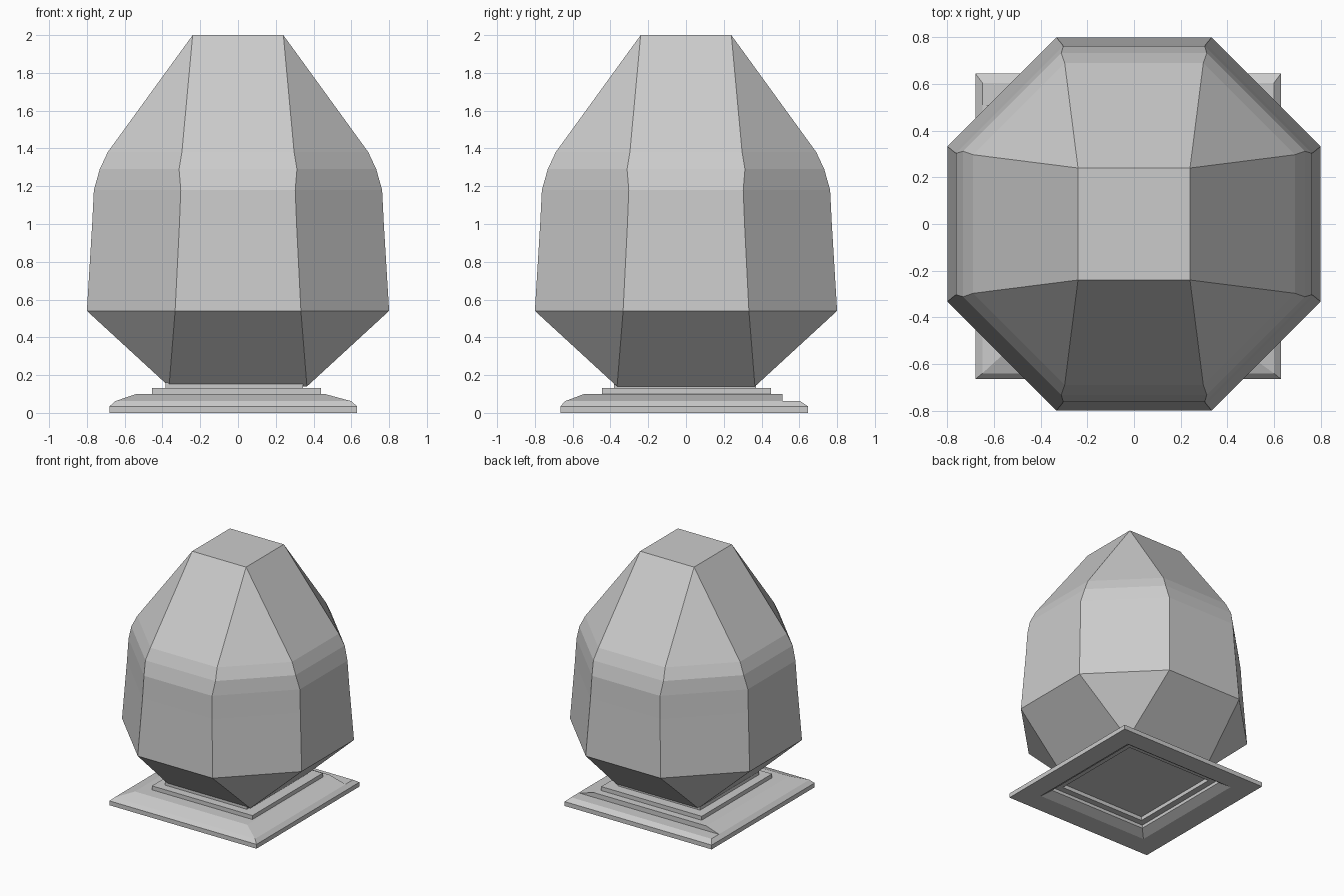
import bpy, bmesh

if "Cube" in bpy.data.objects:
    bpy.data.objects.remove(bpy.data.objects["Cube"])


def loft(name, rings):
    """Skin a stack of equal-length point rings, capping both ends."""
    bm = bmesh.new()
    loops = [[bm.verts.new(p) for p in ring] for ring in rings]
    n = len(loops[0])
    for lo, hi in zip(loops, loops[1:]):
        for i in range(n):
            j = (i + 1) % n
            bm.faces.new((lo[i], lo[j], hi[j], hi[i]))
    bm.faces.new(loops[0][::-1])
    bm.faces.new(loops[-1])
    bmesh.ops.remove_doubles(bm, verts=bm.verts[:], dist=1e-4)
    bmesh.ops.dissolve_degenerate(bm, dist=1e-4, edges=bm.edges[:])
    bmesh.ops.recalc_face_normals(bm, faces=bm.faces[:])
    mesh = bpy.data.meshes.new(name)
    bm.to_mesh(mesh)
    bm.free()
    obj = bpy.data.objects.new(name, mesh)
    bpy.context.collection.objects.link(obj)
    return obj


def octagon(a, c, z):
    """Square of half-width a with corners cut to flats of half-length c."""
    return [(a, -c, z), (a, c, z), (c, a, z), (-c, a, z),
            (-a, c, z), (-a, -c, z), (-c, -a, z), (c, -a, z)]


def rect(x0, x1, y0, y1, z):
    return [(x0, y0, z), (x1, y0, z), (x1, y1, z), (x0, y1, z)]


# Faceted body: square foot, octagonal belly, square top
loft("body", [octagon(*r) for r in (
    (0.365, 0.365, 0.14),
    (0.80, 0.333, 0.54),
    (0.772, 0.31, 1.0),
    (0.763, 0.303, 1.18),
    (0.732, 0.312, 1.29),
    (0.69, 0.297, 1.38),
    (0.24, 0.24, 2.0),
)])

# Stepped plinth: recessed underside, sloped rim, ledge on the back, top steps
loft("plinth", [rect(*r) for r in (
    (-0.39, 0.36, -0.38, 0.38, 0.09),
    (-0.39, 0.36, -0.38, 0.38, 0.06),
    (-0.44, 0.42, -0.43, 0.44, 0.06),
    (-0.44, 0.42, -0.43, 0.44, 0.035),
    (-0.51, 0.47, -0.50, 0.49, 0.0),
    (-0.68, 0.63, -0.665, 0.645, 0.0),
    (-0.68, 0.63, -0.665, 0.645, 0.035),
    (-0.65, 0.60, -0.64, 0.605, 0.062),
    (-0.65, 0.60, -0.64, 0.51, 0.062),
    (-0.54, 0.46, -0.54, 0.51, 0.10),
    (-0.455, 0.44, -0.445, 0.45, 0.10),
    (-0.455, 0.44, -0.445, 0.45, 0.132),
    (-0.385, 0.345, -0.38, 0.37, 0.132),
    (-0.385, 0.345, -0.38, 0.37, 0.162),
)])
